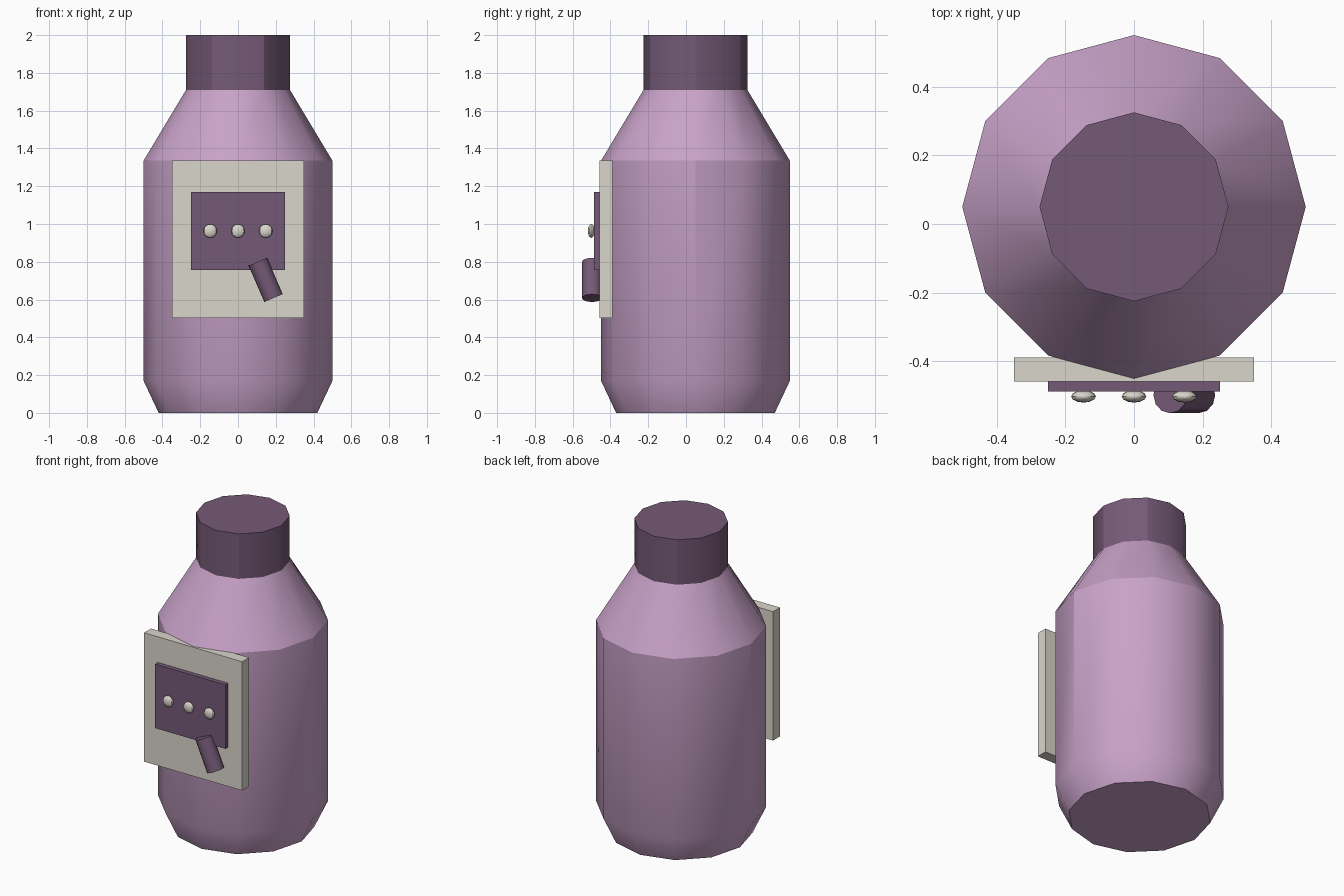
import bpy, bmesh, math
from mathutils import Vector

if "Cube" in bpy.data.objects:
    bpy.data.objects.remove(bpy.data.objects["Cube"])

SIDES = 12
CY = 0.05  # bottle axis sits slightly behind the origin


def material(name, rgb):
    m = bpy.data.materials.new(name)
    m.diffuse_color = (*rgb, 1)
    m.use_nodes = True
    m.node_tree.nodes["Principled BSDF"].inputs["Base Color"].default_value = m.diffuse_color
    return m


lilac = material("lilac", (0.578, 0.361, 0.578))
plum = material("dark plum", (0.178, 0.102, 0.184))
cream = material("warm grey", (0.70, 0.67, 0.60))


def finish(obj, name, mat, smooth=None):
    obj.name = name
    obj.data.materials.append(mat)
    if smooth:
        bpy.ops.object.shade_smooth_by_angle(angle=math.radians(smooth))
    return obj


def lathe(name, profile, mat, smooth):
    """Closed turned shape from (radius, height) pairs."""
    bm = bmesh.new()
    rings = []
    for r, z in profile:
        rings.append([bm.verts.new((r * math.cos(2 * math.pi * i / SIDES),
                                    CY + r * math.sin(2 * math.pi * i / SIDES), z))
                      for i in range(SIDES)])
    for a, b in zip(rings, rings[1:]):
        for i in range(SIDES):
            j = (i + 1) % SIDES
            bm.faces.new((a[i], a[j], b[j], b[i]))
    bm.faces.new(rings[0][::-1])
    bm.faces.new(rings[-1])
    mesh = bpy.data.meshes.new(name)
    bm.to_mesh(mesh)
    bm.free()
    obj = bpy.data.objects.new(name, mesh)
    bpy.context.collection.objects.link(obj)
    bpy.ops.object.select_all(action='DESELECT')
    obj.select_set(True)
    bpy.context.view_layer.objects.active = obj
    return finish(obj, name, mat, smooth)


def box(name, x, y, z, mat):
    """Box from (min, max) ranges."""
    bpy.ops.mesh.primitive_cube_add(size=1, location=[sum(r) / 2 for r in (x, y, z)])
    obj = bpy.context.object
    obj.scale = [r[1] - r[0] for r in (x, y, z)]
    bpy.ops.object.transform_apply(location=False, rotation=False, scale=True)
    return finish(obj, name, mat)


# Bottle: tapered foot, straight wall, sloped shoulder
lathe("bottle_body", [(0.42, 0), (0.5, 0.17), (0.5, 1.335), (0.275, 1.71)], lilac, 30)
lathe("bottle_cap", [(0.275, 1.71), (0.275, 2.0)], plum, 30)

# Front plate with raised panel
box("front_plate", (-0.35, 0.35), (-0.458, -0.388), (0.503, 1.335), cream)
box("raised_panel", (-0.25, 0.25), (-0.487, -0.458), (0.757, 1.17), plum)

# Row of three flattened studs
for i, x in enumerate((-0.147, 0, 0.147)):
    bpy.ops.mesh.primitive_uv_sphere_add(segments=12, ring_count=8, radius=0.036,
                                         location=(x, -0.502, 0.963))
    stud = bpy.context.object
    stud.scale = (1, 0.5, 1)
    bpy.ops.object.transform_apply(location=False, rotation=False, scale=True)
    finish(stud, f"stud_{i + 1}", cream, 30)

# Tilted peg below the panel
top, bottom = Vector((0.105, -0.498, 0.80)), Vector((0.188, -0.498, 0.608))
bpy.ops.mesh.primitive_cylinder_add(vertices=12, radius=0.053, depth=(top - bottom).length,
                                    location=(top + bottom) / 2)
peg = bpy.context.object
peg.rotation_euler = (top - bottom).to_track_quat('Z', 'Y').to_euler()
finish(peg, "tilted_peg", plum, 30)
